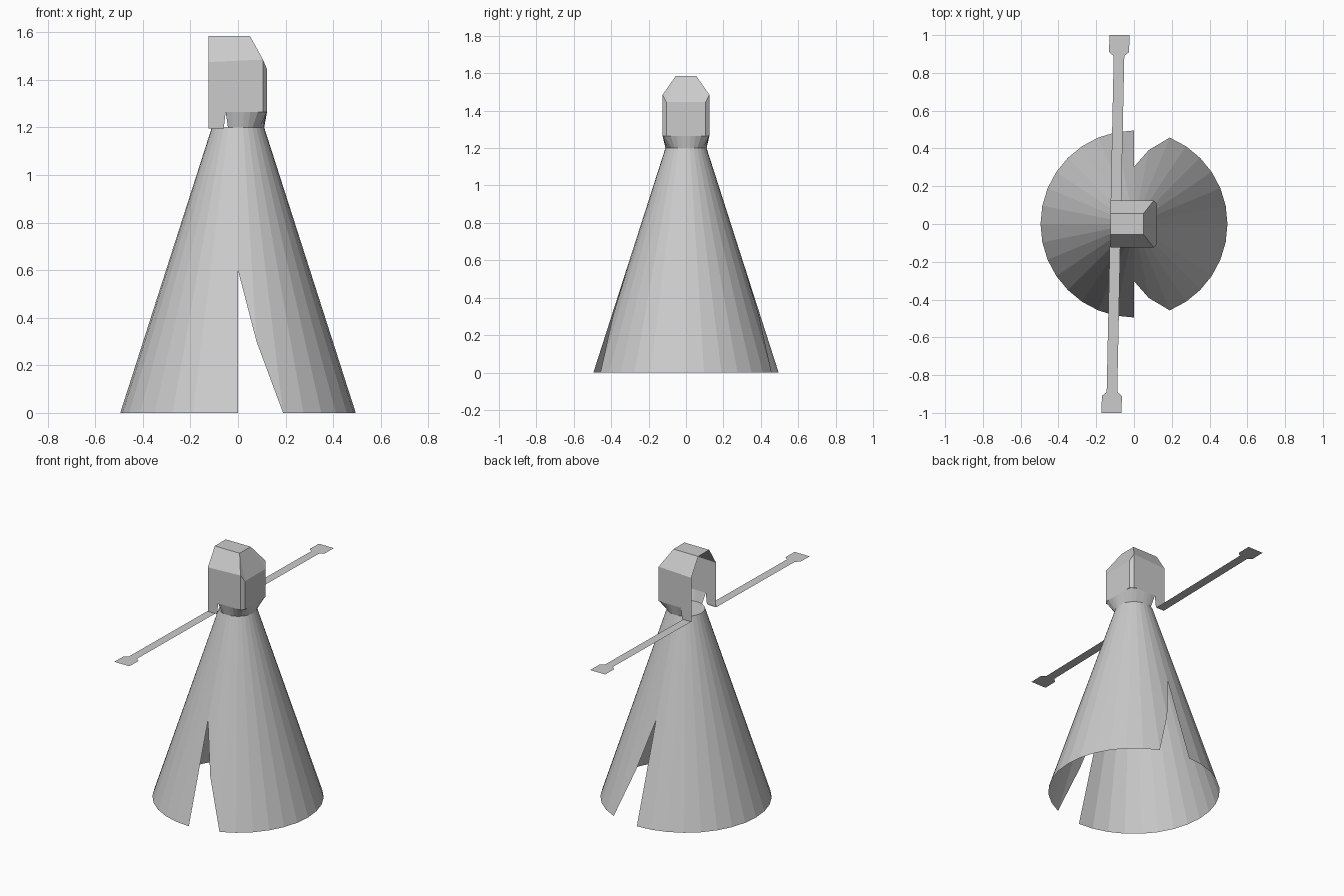
import bpy, bmesh
from math import sin, cos, pi

cube = bpy.data.objects.get("Cube")
if cube:
    bpy.data.objects.remove(cube, do_unlink=True)

grey = bpy.data.materials.new("plain grey")
grey.use_nodes = True
shade = (0.6, 0.6, 0.6, 1)
grey.diffuse_color = shade
grey.node_tree.nodes["Principled BSDF"].inputs["Base Color"].default_value = shade

SEG = 32
NECK_R, NECK_Z = 0.11, 1.2


def build(name, faces):
    """Make a flat-shaded object from faces given as lists of points."""
    bm = bmesh.new()
    for points in faces:
        bm.faces.new([bm.verts.new(p) for p in points])
    bmesh.ops.remove_doubles(bm, verts=bm.verts[:], dist=0.0005)
    bmesh.ops.recalc_face_normals(bm, faces=bm.faces[:])
    mesh = bpy.data.meshes.new(name)
    bm.to_mesh(mesh)
    bm.free()
    mesh.materials.append(grey)
    obj = bpy.data.objects.new(name, mesh)
    bpy.context.collection.objects.link(obj)
    return obj


def both_sides(points):
    """A face and its mirror image across y."""
    return [points, [(x, -y, z) for x, y, z in reversed(points)]]


# Cone robe with a stepped slit at front and back
levels = [0, 0.3, 0.6, 0.9, NECK_Z]


def robe_point(k, row):
    z = levels[row]
    r = 0.495 + (NECK_R - 0.495) * z / NECK_Z
    a = 2 * pi * k / SEG
    return (r * sin(a), -r * cos(a), z)


faces = []
half = SEG // 2
for k in range(SEG):
    # columns counted away from the nearer slit
    column = min(k, half - 1 - k) if k < half else SEG
    for row in range(len(levels) - 1):
        corners = [(k, row), (k + 1, row), (k + 1, row + 1), (k, row + 1)]
        if column + row == 0:
            continue
        if column + row == 1 and column < 2:
            corners.remove((k if k < half // 2 else k + 1, row))
        faces.append([robe_point(*c) for c in corners])
faces.append([robe_point(k, len(levels) - 1) for k in range(SEG)])
build("robe", faces)

# Hood, open towards -x
FRONT, SIDE, RIM = -0.125, 0.125, 1.265
eave_front = (FRONT, SIDE, 1.475)
eave_back = (0.105, SIDE, 1.485)
roof_front = (FRONT, 0.055, 1.585)
roof_back = (0.05, 0.055, 1.585)
back_top = (0.122, 0.105, 1.445)
back_low = (0.122, 0.105, RIM)
side_low = (0.105, SIDE, RIM)


def flip(p):
    return (p[0], -p[1], p[2])


faces = [
    [roof_front, roof_back, flip(roof_back), flip(roof_front)],
    [roof_back, back_top, flip(back_top), flip(roof_back)],
    [back_top, back_low, flip(back_low), flip(back_top)],
]
faces += both_sides([(FRONT, SIDE, RIM), side_low, eave_back, eave_front])
faces += both_sides([eave_front, eave_back, roof_back, roof_front])
faces += both_sides([eave_back, back_top, roof_back])
faces += both_sides([side_low, back_low, back_top, eave_back])
# front tabs reaching down to the arms
faces += both_sides([(FRONT, SIDE, 1.195), (-0.06, SIDE, 1.195),
                     (-0.052, SIDE, RIM), (FRONT, SIDE, RIM)])
build("hood", faces)


# Collar blending the hood rim into the round neck
def collar_pair(k):
    a = 2 * pi * k / SEG
    c, s = cos(a), sin(a)
    reach = 1 / max(abs(c) / 0.122, abs(s) / SIDE, (abs(c) + abs(s)) / 0.229)
    return (NECK_R * c, NECK_R * s, NECK_Z), (reach * c, reach * s, RIM)


faces = []
for k in range(-10, 10):
    (low_a, top_a), (low_b, top_b) = collar_pair(k), collar_pair(k + 1)
    faces.append([low_a, low_b, top_b, top_a])
build("collar", faces)

# Flat arms with paddle hands: (distance along y, half width)
outline = [(0.12, 0.028), (0.89, 0.028), (0.91, 0.053), (1.0, 0.053)]
for name, sign in (("left_arm", 1), ("right_arm", -1)):
    strips = []
    for (y0, w0), (y1, w1) in zip(outline, outline[1:]):
        x0, x1 = (-0.098 + 0.021 * sign * y for y in (y0, y1))
        quad = [(x0 - w0, sign * y0, 1.195), (x0 + w0, sign * y0, 1.195),
                (x1 + w1, sign * y1, 1.195), (x1 - w1, sign * y1, 1.195)]
        strips.append(quad if sign > 0 else quad[::-1])
    arm = build(name, strips)
    if arm.data.polygons[0].normal.z < 0:
        arm.data.flip_normals()
